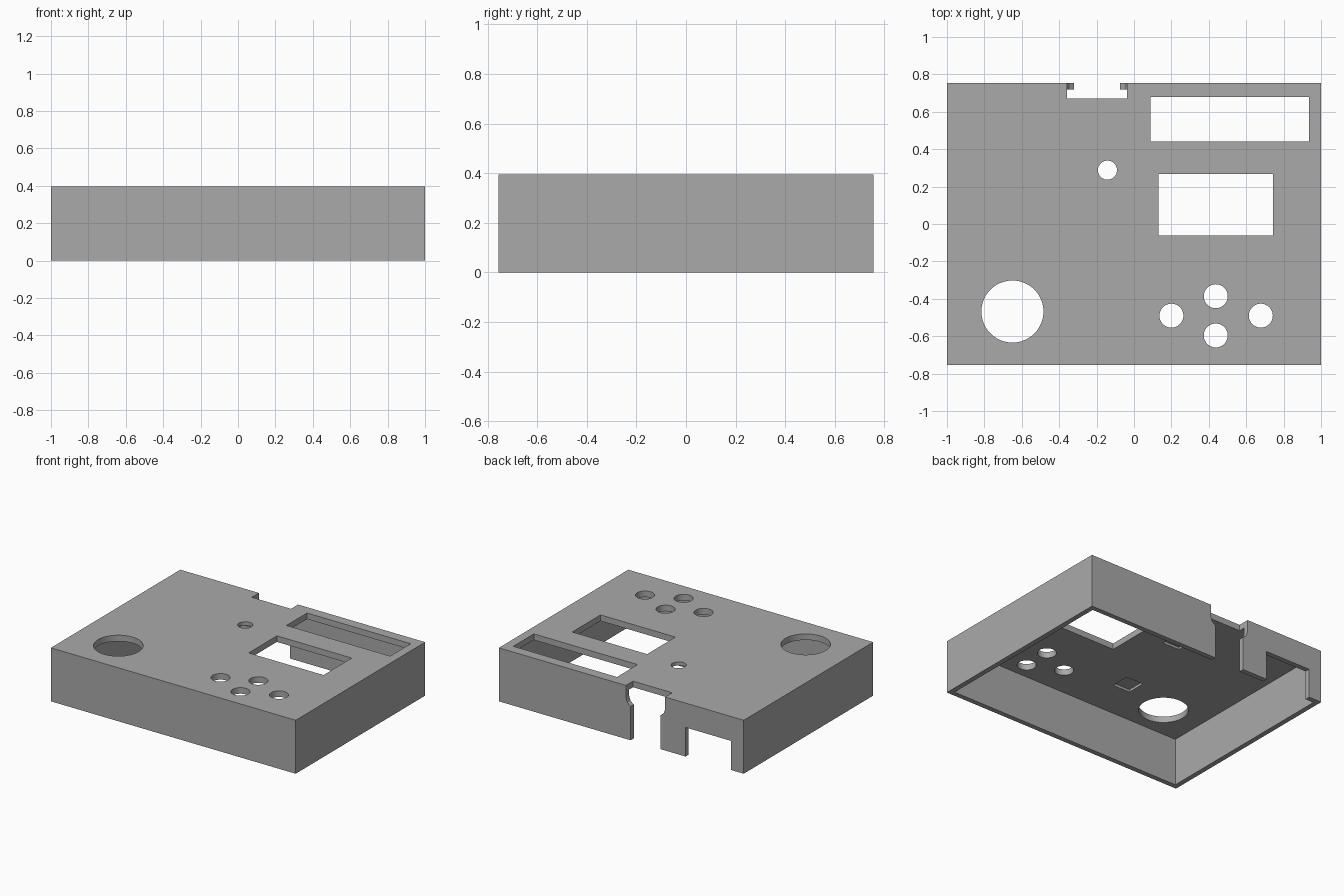
import bpy
import bmesh
import math

if "Cube" in bpy.data.objects:
    bpy.data.objects.remove(bpy.data.objects["Cube"])

W, D, H = 1.0, 0.755, 0.395   # half width, half depth, height
WALL, ROOF = 0.037, 0.045
UNDER = H - ROOF

grey = bpy.data.materials.new("plain grey")
grey.diffuse_color = (0.4, 0.4, 0.4, 1)
grey.use_nodes = True
grey.node_tree.nodes["Principled BSDF"].inputs["Base Color"].default_value = grey.diffuse_color


def prism(name, pts, to3d, offset):
    """Closed prism: 2D outline placed by to3d, extruded by offset."""
    bm = bmesh.new()
    face = bm.faces.new([bm.verts.new(to3d(a, b)) for a, b in pts])
    out = bmesh.ops.extrude_face_region(bm, geom=[face])
    verts = [g for g in out["geom"] if isinstance(g, bmesh.types.BMVert)]
    bmesh.ops.translate(bm, vec=offset, verts=verts)
    bmesh.ops.recalc_face_normals(bm, faces=bm.faces[:])
    mesh = bpy.data.meshes.new(name)
    bm.to_mesh(mesh)
    bm.free()
    ob = bpy.data.objects.new(name, mesh)
    bpy.context.collection.objects.link(ob)
    mesh.materials.append(grey)
    return ob


def box(name, x0, x1, y0, y1, z0, z1):
    pts = [(x0, y0), (x1, y0), (x1, y1), (x0, y1)]
    return prism(name, pts, lambda a, b: (a, b, z0), (0, 0, z1 - z0))


def round_hole(name, x, y, r, n=48):
    pts = [(x + r * math.cos(2 * math.pi * i / n),
            y + r * math.sin(2 * math.pi * i / n)) for i in range(n)]
    return prism(name, pts, lambda a, b: (a, b, 0.2), (0, 0, 0.4))


# Enclosure block, open underneath
case = box("enclosure_lid", -W, W, -D, D, 0, H)
cutters = [box("cavity", -W + WALL, W - WALL, -D + WALL, D - WALL, -0.1, UNDER)]

# Display windows in the roof
cutters.append(box("wide_window", 0.088, 0.935, 0.44, 0.68, 0.2, 0.6))
cutters.append(box("screen_window", 0.13, 0.742, -0.062, 0.268, 0.2, 0.6))

# Shallow square pockets under the roof
for x, y in [(-0.25, -0.36), (-0.14, 0.287)]:
    cutters.append(box("pocket", x - 0.07, x + 0.07, y - 0.07, y + 0.07,
                       UNDER - 0.05, UNDER + 0.018))

# Dial, indicator and button holes
for x, y, r in [(-0.65, -0.468, 0.166), (-0.142, 0.288, 0.051),
                (0.2, -0.49, 0.064), (0.678, -0.49, 0.064),
                (0.437, -0.386, 0.064), (0.437, -0.596, 0.064)]:
    cutters.append(round_hole("hole", x, y, r))

# Stepped connector slot, wide at the roof and narrow below
half = [(0.16, 0.5), (0.16, 0.305), (0.148, 0.27), (0.122, 0.25), (0.122, -0.1)]
outline = half + [(-a, b) for a, b in reversed(half)]
cutters.append(prism("connector_slot", outline,
                     lambda a, b: (a - 0.198, 0.672, b), (0, 0.2, 0)))

# Low opening in the back wall
cutters.append(box("back_opening", -0.895, -0.525, 0.69, 0.9, -0.1, 0.215))

# Cut everything, then drop the cutters
for c in cutters:
    c.hide_render = True
    mod = case.modifiers.new("cut", "BOOLEAN")
    mod.operation = "DIFFERENCE"
    mod.solver = "EXACT"
    mod.object = c
bpy.context.view_layer.update()
result = bpy.data.meshes.new_from_object(
    case.evaluated_get(bpy.context.evaluated_depsgraph_get()))
case.modifiers.clear()
case.data = result
for c in cutters:
    bpy.data.objects.remove(c)

bpy.context.view_layer.objects.active = case
case.select_set(True)
bpy.ops.object.shade_smooth_by_angle(angle=math.radians(30))
